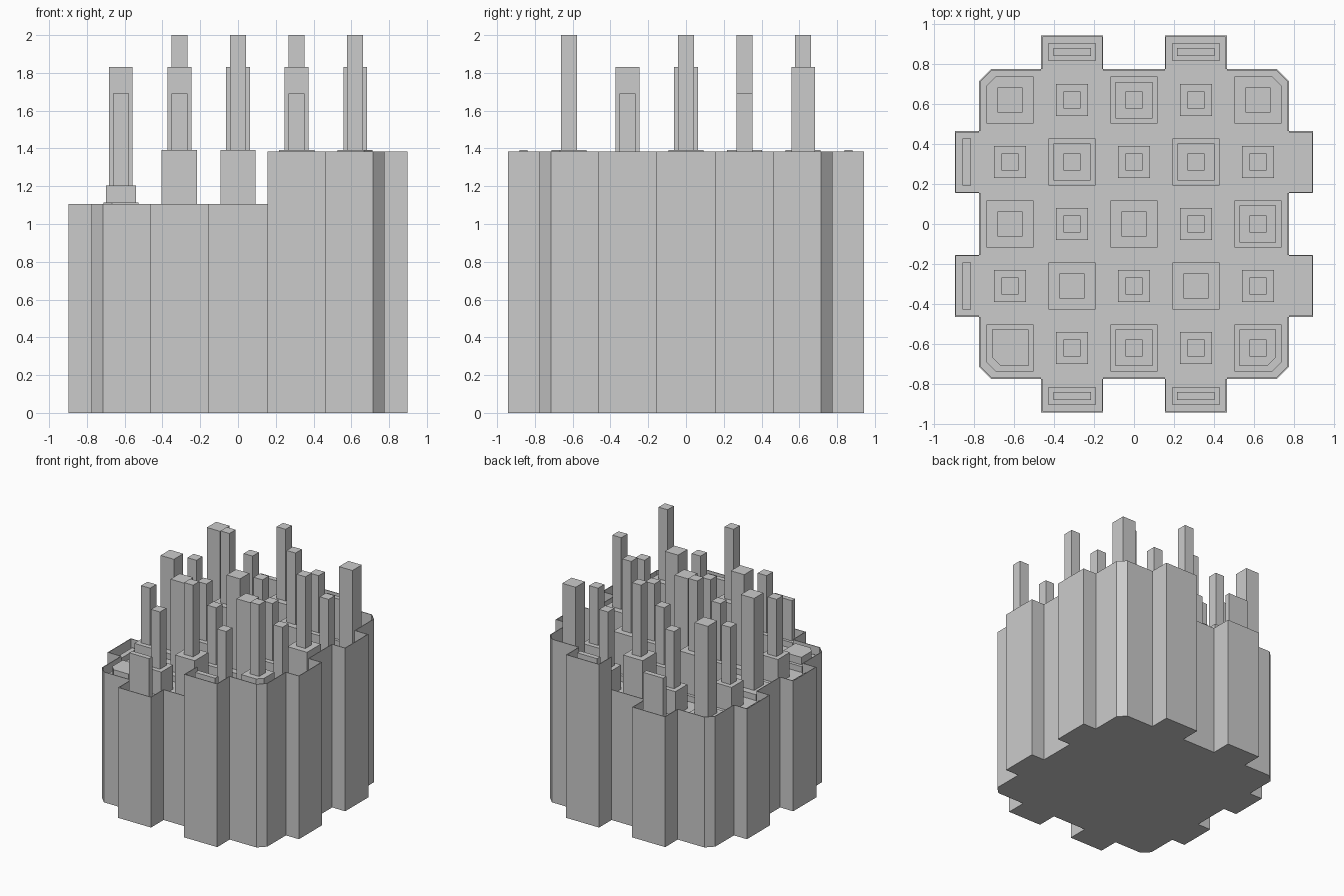
import bpy, bmesh

if "Cube" in bpy.data.objects:
    bpy.data.objects.remove(bpy.data.objects["Cube"])

P = 0.31                      # grid pitch
LOW, HIGH = 1.105, 1.383      # parapet heights, left and right
FLOOR, STEP = 1.0, 1.05       # sunken roof and first plinth


def add_object(name, bm):
    bmesh.ops.recalc_face_normals(bm, faces=bm.faces)
    mesh = bpy.data.meshes.new(name)
    bm.to_mesh(mesh)
    bm.free()
    ob = bpy.data.objects.new(name, mesh)
    bpy.context.collection.objects.link(ob)
    return ob


def prism(bm, pts, z0, z1):
    lo = [bm.verts.new((x, y, z0)) for x, y in pts]
    hi = [bm.verts.new((x, y, z1)) for x, y in pts]
    n = len(pts)
    bm.faces.new(lo[::-1])
    bm.faces.new(hi)
    for i in range(n):
        bm.faces.new((lo[i], lo[(i + 1) % n], hi[(i + 1) % n], hi[i]))


def block(bm, x, y, hx, hy, z1, z0=FLOOR, cut=None):
    pts = []
    for sx, sy in ((-1, -1), (1, -1), (1, 1), (-1, 1)):
        px, py = x + sx * hx, y + sy * hy
        if cut == (sx, sy):   # chamfered outer corner
            a, b = (px, py - sy * 0.045), (px - sx * 0.045, py)
            pts += [a, b] if sx * sy > 0 else [b, a]
        else:
            pts.append((px, py))
    if cut and cut[0] * cut[1] > 0:
        # keep winding counter-clockwise at the chamfer
        cx, cy = x, y
        import math
        pts.sort(key=lambda p: math.atan2(p[1] - cy, p[0] - cx))
    prism(bm, pts, z0, z1)


# Outline: a quarter profile mirrored into a full counter-clockwise ring
q = [(0.897, 0.155), (0.897, 0.465), (0.775, 0.465), (0.775, 0.715),
     (0.715, 0.775), (0.465, 0.775), (0.465, 0.943), (0.155, 0.943), (0.155, 0.775)]
q = [(0.775, 0.155)] + q
outline = (q + [(-x, y) for x, y in reversed(q)]
           + [(-x, -y) for x, y in q] + [(x, -y) for x, y in reversed(q)])

# Solid body up to the sunken roof
bm = bmesh.new()
prism(bm, outline, 0, FLOOR)
add_object("body", bm)

# Thin parapet wall, taller on the right
bm = bmesh.new()
T = 0.006
n = len(outline)
for i in range(n):
    (x0, y0), (x1, y1) = outline[i], outline[(i + 1) % n]
    top = HIGH if (x0 + x1) / 2 > 0.15 else LOW
    length = ((x1 - x0) ** 2 + (y1 - y0) ** 2) ** 0.5
    nx, ny = -(y1 - y0) / length * T, (x1 - x0) / length * T
    prism(bm, [(x0, y0), (x1, y1), (x1 + nx, y1 + ny), (x0 + nx, y0 + ny)], FLOOR, top)
add_object("parapet", bm)

# Towers on a checkerboard: slim, wide and stepped types
slim, wide, stepped = bmesh.new(), bmesh.new(), bmesh.new()
WIDE = {(-2, 2), (2, 2), (-2, 0), (0, 0), (-1, -1), (1, -1)}
for i in range(-2, 3):
    for j in range(-2, 3):
        x, y = i * P, j * P
        cut = (i // 2, j // 2) if abs(i) == 2 and abs(j) == 2 else None
        if (i + j) % 2:
            block(slim, x, y, 0.08, 0.08, 1.205)
            block(slim, x, y, 0.042, 0.042, 1.69, 1.205)
            continue
        bm = wide if (i, j) in WIDE else stepped
        block(bm, x, y, 0.118, 0.118, STEP, cut=cut)
        if bm is wide:
            block(bm, x, y, 0.0625, 0.0625, 1.83, STEP)
        elif (i, j) == (-2, -2):
            block(bm, x, y, 0.092, 0.092, 1.113, STEP, cut)
        else:
            block(bm, x, y, 0.092, 0.092, 1.392, STEP, cut)
            block(bm, x, y, 0.042, 0.042, 2.0, 1.392)
add_object("slim_towers", slim)
add_object("wide_towers", wide)
add_object("stepped_towers", stepped)

# Blocks on the front, back and left tabs
bm = bmesh.new()
for sx in (-1, 1):
    for sy in (-1, 1):
        block(bm, sx * P, sy * 0.861, 0.118, 0.045, STEP)
        block(bm, sx * P, sy * 0.861, 0.094, 0.021, 1.392, STEP)
for sy in (-1, 1):
    block(bm, -0.838, sy * P, 0.021, 0.118, STEP)
add_object("tab_blocks", bm)
